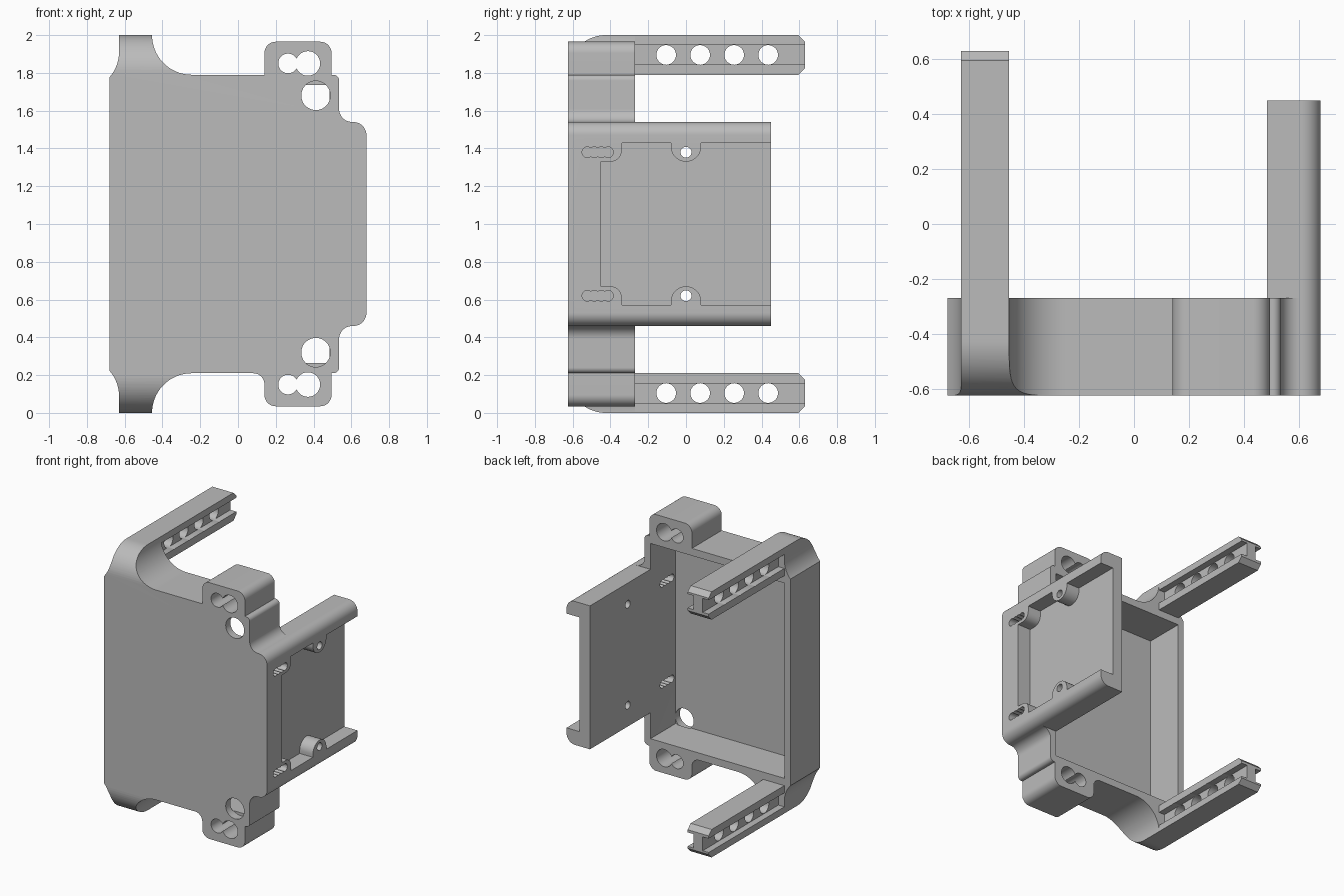
import bpy, bmesh
from math import sin, cos, radians

cube = bpy.data.objects.get("Cube")
if cube:
    bpy.data.objects.remove(cube, do_unlink=True)

grey = bpy.data.materials.new("plain grey")
grey.use_nodes = True
grey.diffuse_color = (0.5, 0.5, 0.5, 1)
grey.node_tree.nodes["Principled BSDF"].inputs["Base Color"].default_value = (0.5, 0.5, 0.5, 1)


def arc(u, w, r, start, end, n=14):
    angles = [radians(start + (end - start) * i / n) for i in range(n + 1)]
    return [(u + r * cos(a), w + r * sin(a)) for a in angles]


def circle(u, w, r):
    return arc(u, w, r, 0, 360, 36)[:-1]


def flip(points):
    """Mirror a profile about the mid height."""
    return [(u, 2 - w) for u, w in points]


def box(u0, u1, w0, w1):
    return [(u0, w0), (u1, w0), (u1, w1), (u0, w1)]


def prism(name, points, axis, start, end):
    """Extrude a (u, z) profile along x or y."""
    place = (lambda u, w, t: (t, u, w)) if axis == "x" else (lambda u, w, t: (u, t, w))
    bm = bmesh.new()
    verts = []
    for p in points:
        co = place(*p, start)
        if not verts or (verts[-1].co - bm.verts.new(co).co).length > 1e-5:
            bm.verts.ensure_lookup_table()
            if not verts or bm.verts[-1] is not verts[-1]:
                if verts or len(bm.verts) == 1:
                    verts.append(bm.verts[-1])
                else:
                    verts.append(bm.verts.new(co))
        else:
            bm.verts.ensure_lookup_table()
            bm.verts.remove(bm.verts[-1])
    face = bm.faces.new(verts)
    grown = bmesh.ops.extrude_face_region(bm, geom=[face])
    shift = [v for v in grown["geom"] if isinstance(v, bmesh.types.BMVert)]
    bmesh.ops.translate(bm, verts=shift, vec=place(0, 0, end - start))
    bmesh.ops.recalc_face_normals(bm, faces=bm.faces)
    mesh = bpy.data.meshes.new(name)
    bm.to_mesh(mesh)
    bm.free()
    mesh.materials.append(grey)
    obj = bpy.data.objects.new(name, mesh)
    bpy.context.collection.objects.link(obj)
    return obj


def combine(obj, other, operation="DIFFERENCE"):
    mod = obj.modifiers.new("combine", "BOOLEAN")
    mod.operation, mod.object, mod.solver = operation, other, "EXACT"
    bpy.context.view_layer.objects.active = obj
    bpy.ops.object.modifier_apply(modifier=mod.name)
    bpy.data.objects.remove(other, do_unlink=True)


def cut(obj, points, axis, start, end):
    combine(obj, prism("cutter", points, axis, start, end))


FRONT, REAR = -0.625, -0.27


def half_outline(inner_corner):
    return (arc(-.83, 1.91, .2, -41.4, 0) + [(-.63, 2)]
            + arc(-.245, 2, .21, 180, 270, 24) + inner_corner
            + arc(.2, 1.905, .06, 180, 90) + arc(.435, 1.905, .06, 90, 0)
            + [(.495, 1.79)] + arc(.505, 1.76, .03, 90, 0)
            + arc(.605, 1.61, .07, 180, 270) + arc(.61, 1.47, .07, 90, 0))


# Shallow housing, open at the rear
upper = half_outline([(.14, 1.79)])
lower = flip(half_outline(arc(.08, 1.85, .06, 270, 360)))
body = prism("bracket_body", upper + lower[::-1], "y", FRONT, REAR)
cut(body, box(-.63, .485, .265, 1.735), "y", -.57, -.2)

# Rounded front corners where the arms begin
corner = arc(-.425, 1.8, .2, 180, 90, 20) + [(-.425, 2.1), (-.7, 2.1), (-.7, 1.8)]
for side in (list, flip):
    cut(body, side(corner), "x", -.8, .1)

# Side panel with rounded outer corners
edge = [(.485, 1.54)] + arc(.61, 1.47, .07, 90, 0)
panel = prism("side_panel", edge + flip(edge)[::-1], "y", REAR - .02, .45)
combine(body, panel, "UNION")

# Outer pocket, leaving half-round screw bosses and filled corners
pocket = ([(-.45, 1.33)] + arc(-.4, 1.39, .06, 270, 360) + [(-.34, 1.43), (-.08, 1.43)]
          + arc(0, 1.41, .08, 180, 360, 24) + [(.08, 1.43), (.6, 1.43)])
cut(body, pocket + flip(pocket)[::-1], "x", .57, .8)

for side in (list, flip):
    # Slotted arm with chamfered tip
    tip = [(-.4, 1.79), (.595, 1.79), (.63, 1.825), (.63, 1.965), (.595, 2), (-.4, 2)]
    arm = prism("arm", side(tip), "x", -.63, -.455)
    for x0, x1 in ((-.7, -.58), (-.505, -.4)):
        cut(arm, side(box(REAR, .7, 1.845, 1.95)), "x", x0, x1)
    for i in range(4):
        cut(arm, side(circle(-.105 + .18 * i, 1.895, .052)), "x", -.7, -.4)
    combine(body, arm, "UNION")

    # Paired lug holes and front plate hole
    cut(body, side(circle(.265, 1.85, .052)), "y", -.7, -.2)
    cut(body, side(circle(.37, 1.85, .065)), "y", -.7, -.2)
    cut(body, side(circle(.412, 1.68, .077)), "y", -.7, -.56)

    # Panel screw hole and scalloped slot
    cut(body, side(circle(0, 1.38, .029)), "x", .4, .8)
    for i in range(4):
        cut(body, side(circle(-.522 + .0365 * i, 1.38, .028)), "x", .4, .8)

bpy.ops.object.select_all(action="DESELECT")
body.select_set(True)
bpy.context.view_layer.objects.active = body
bpy.ops.object.shade_smooth_by_angle(angle=radians(30))
